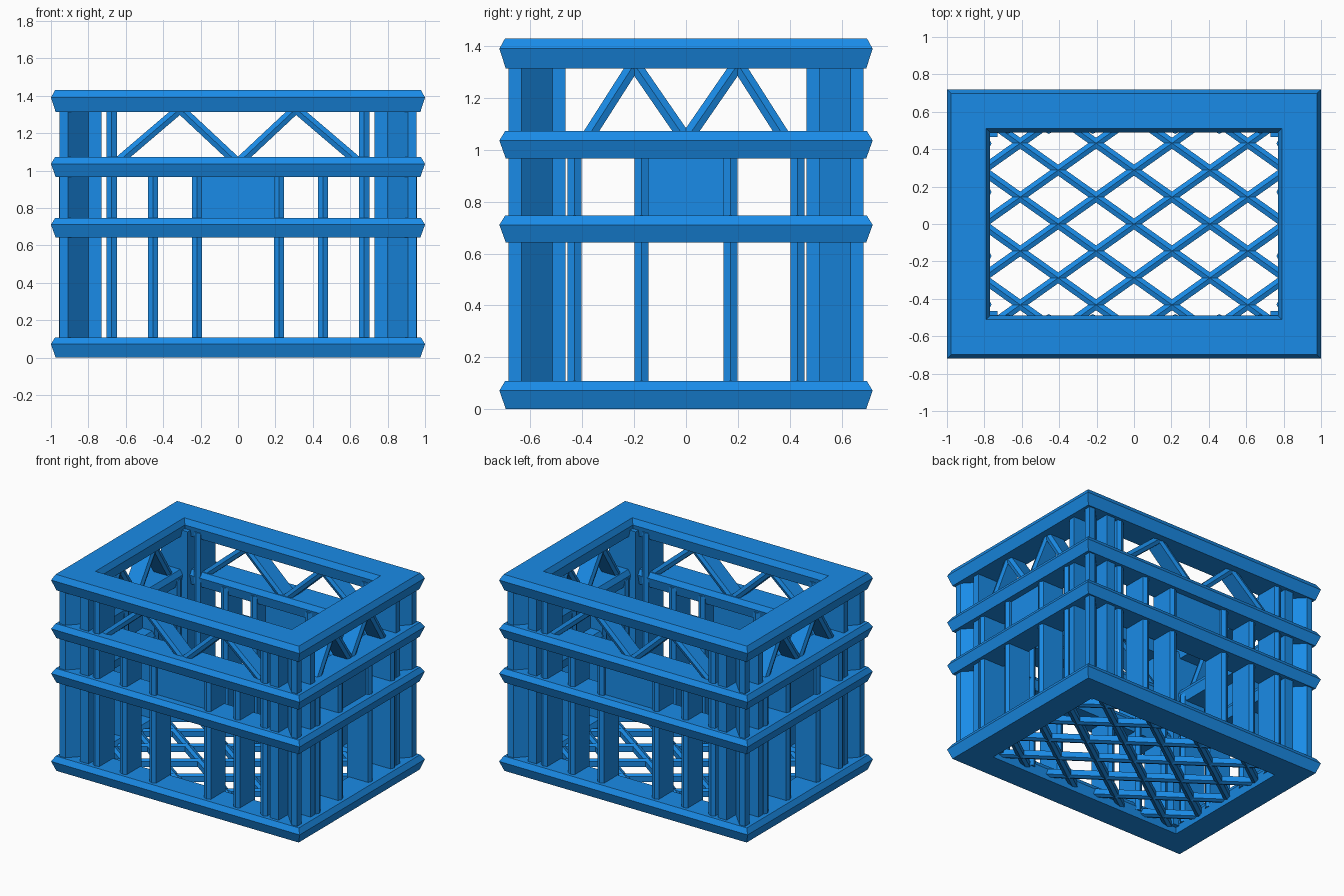
import bpy, bmesh
from mathutils import Vector

if "Cube" in bpy.data.objects:
    bpy.data.objects.remove(bpy.data.objects["Cube"])

blue = bpy.data.materials.new("blue_plastic")
blue.diffuse_color = (0.01, 0.26, 0.8, 1)
blue.use_nodes = True
blue.node_tree.nodes["Principled BSDF"].inputs["Base Color"].default_value = blue.diffuse_color
D = 0.28          # difference between half length (x) and half width (y)
X, Y, Z = Vector((1, 0, 0)), Vector((0, 1, 0)), Vector((0, 0, 1))


def finish(name, bm):
    bmesh.ops.recalc_face_normals(bm, faces=bm.faces)
    me = bpy.data.meshes.new(name)
    bm.to_mesh(me)
    bm.free()
    me.materials.append(blue)
    ob = bpy.data.objects.new(name, me)
    bpy.context.collection.objects.link(ob)


def loft(bm, loops, closed=False):
    """Skin a list of point loops, closing into a ring or capping the ends."""
    vs = [[bm.verts.new(p) for p in lp] for lp in loops]
    n = len(vs[0])
    pairs = list(zip(vs, vs[1:])) + ([(vs[-1], vs[0])] if closed else [])
    for a, b in pairs:
        for i in range(n):
            j = (i + 1) % n
            bm.faces.new((a[i], a[j], b[j], b[i]))
    if not closed:
        bm.faces.new(vs[0])
        bm.faces.new(vs[-1])


def beam(bm, p, q, depth_axis, w, d, ridge):
    """Bar from p to q with shallow ridges on both depth faces."""
    p, q = Vector(p), Vector(q)
    side = (q - p).cross(depth_axis).normalized()
    prof = [(-w, -d), (0, -d - ridge), (w, -d), (w, d), (0, d + ridge), (-w, d)]
    loft(bm, [[c + side * s + depth_axis * t for s, t in prof] for c in (p, q)])


# horizontal frames
def frame(name, z0, h):
    prof = [(0.975, 0), (1, h * 0.66), (0.978, h), (0.79, h), (0.77, h * 0.66), (0.785, 0)]
    bm = bmesh.new()
    corners = [(1, 1), (-1, 1), (-1, -1), (1, -1)]
    loft(bm, [[(sx * r, sy * (r - D), z0 + z) for r, z in prof] for sx, sy in corners], True)
    finish(name, bm)


frame("bottom_frame", 0, 0.108)
frame("lower_band", 0.642, 0.104)
frame("upper_band", 0.966, 0.106)
frame("top_rim", 1.313, 0.117)

# corner posts: angle section with a diagonal fin to the outer corner
post = [(0.955, 0.685), (0.91, 0.685), (0.80, 0.57), (0.80, 0.675), (0.73, 0.675),
        (0.73, 0.465), (0.945, 0.465), (0.945, 0.515), (0.845, 0.515), (0.955, 0.635)]
bm = bmesh.new()
for sx in (-1, 1):
    for sy in (-1, 1):
        loft(bm, [[(sx * x, sy * y, z) for x, y in post] for z in (0.04, 1.36)])
finish("corner_posts", bm)


# walls: a = direction along the wall, n = outward direction, c = distance to wall centre
def wall(name, a, n, c, slats, panel, zig):
    base = n * c
    bm = bmesh.new()
    for u, top in slats:
        for s in (-1, 1):
            o = base + a * (u * s)
            beam(bm, o + Z * 0.05, o + Z * top, n, 0.027, 0.085, 0.013)
    finish(name + "_slats", bm)

    bm = bmesh.new()
    beam(bm, base + n * 0.04 + Z * 0.70, base + n * 0.04 + Z * 1.0, n, panel, 0.03, 0)
    finish(name + "_panel", bm)

    bm = bmesh.new()
    pts = [base + a * u + Z * (1.33 if i % 2 else 1.04) for i, u in enumerate(zig)]
    for p, q in zip(pts, pts[1:]):
        beam(bm, p, q, n, 0.025, 0.055, 0.01)
    finish(name + "_zigzag", bm)


for side, s in (("front", -1), ("back", 1)):
    wall(side, X, Y * s, 0.58, [(0.22, 1.02), (0.455, 1.02), (0.675, 1.36)], 0.21,
         (-0.65, -0.31, 0, 0.31, 0.65))
for side, s in (("left", -1), ("right", 1)):
    wall(side, Y, X * s, 0.86, [(0.172, 1.02), (0.43, 1.02)], 0.165,
         (-0.385, -0.2, 0, 0.2, 0.385))

# floor lattice: diagonal bars clipped so their ends sit inside the bottom frame
bm = bmesh.new()
slope, step, hx, hy = 0.71, 0.288, 0.84, 0.56
for s in (-1, 1):
    for k in range(-4, 5):
        c = k * step
        x0 = max(-hx, (-hy - c) / slope)
        x1 = min(hx, (hy - c) / slope)
        if x1 - x0 > 0.05:
            beam(bm, (s * x0, slope * x0 + c, 0.055), (s * x1, slope * x1 + c, 0.055),
                 Z, 0.024, 0.02, 0.01)
finish("floor_lattice", bm)
